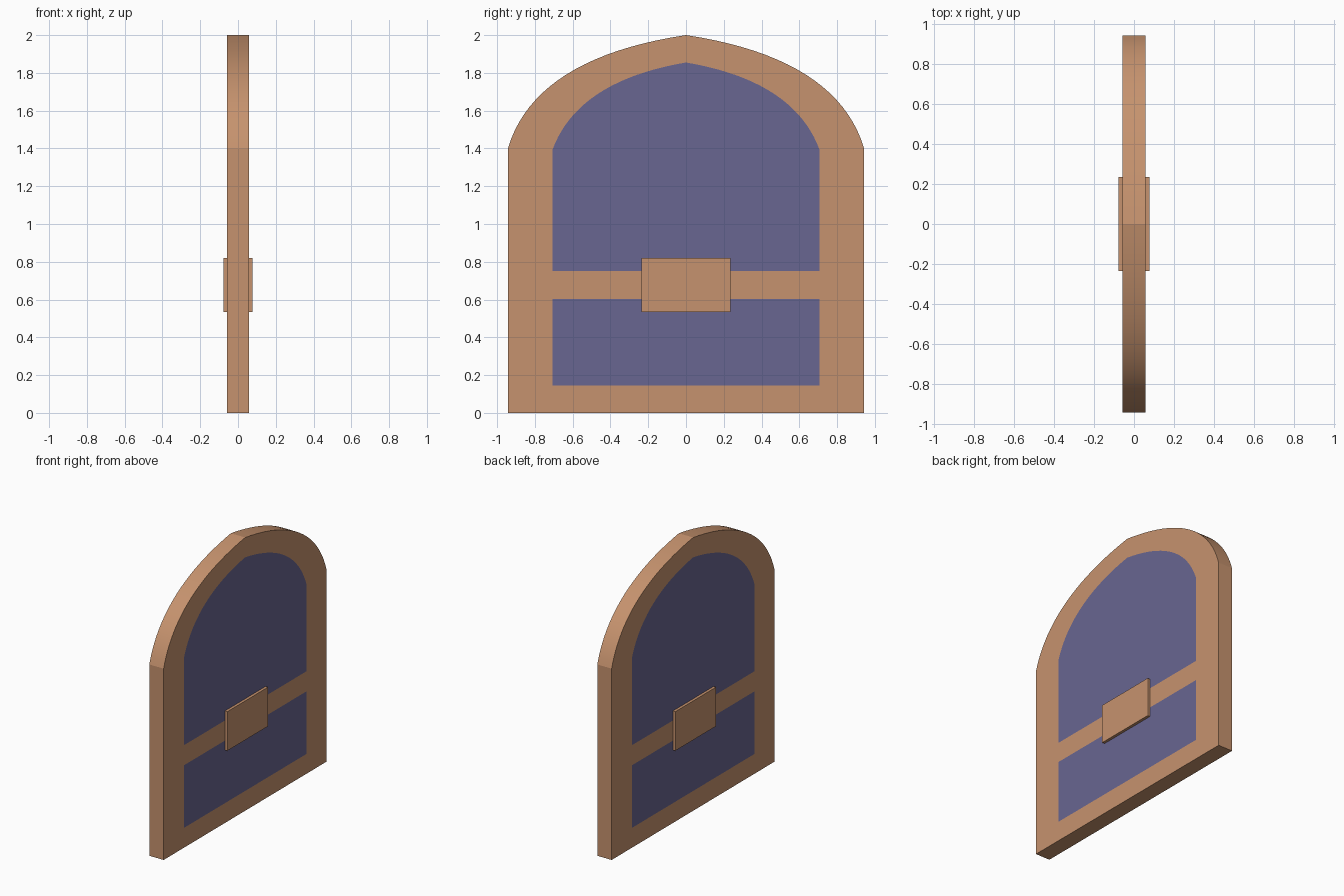
import bpy, bmesh, math

if "Cube" in bpy.data.objects:
    bpy.data.objects.remove(bpy.data.objects["Cube"])

STEPS = 20


def material(name, rgb):
    m = bpy.data.materials.new(name)
    m.diffuse_color = (*rgb, 1)
    m.use_nodes = True
    m.node_tree.nodes["Principled BSDF"].inputs["Base Color"].default_value = m.diffuse_color
    return m


wood = material("wood", (0.565, 0.29, 0.156))
blue = material("blue_panel", (0.14, 0.133, 0.283))


def outline(half_width, bottom, shoulder, control, apex):
    """Counter-clockwise (y, z) loop of a pointed-arch door shape."""
    right = [(half_width, bottom), (half_width, 0.603), (half_width, 0.75)]
    for i in range(STEPS):
        t = i / STEPS
        a, b, c = (1 - t) ** 2, 2 * t * (1 - t), t * t
        right.append((a * half_width + b * control[0],
                      a * shoulder + b * control[1] + c * apex))
    left = [(-y, z) for y, z in reversed(right)]
    return right + [(0, apex)] + left


# Door slab: frame ring, middle rail and two flush panels
bm = bmesh.new()
outer = [bm.verts.new((0, y, z)) for y, z in outline(0.943, 0, 1.40, (0.80, 1.88), 2.0)]
inner = [bm.verts.new((0, y, z)) for y, z in outline(0.708, 0.145, 1.39, (0.575, 1.758), 1.855)]
n = len(outer)
for i in range(n):
    j = (i + 1) % n
    bm.faces.new((outer[i], outer[j], inner[j], inner[i]))
bm.faces.new((inner[1], inner[2], inner[-3], inner[-2]))
for loop in ((inner[0], inner[1], inner[-2], inner[-1]), inner[2:-2]):
    bm.faces.new(loop).material_index = 1
bmesh.ops.recalc_face_normals(bm, faces=bm.faces)
mesh = bpy.data.meshes.new("door")
bm.to_mesh(mesh)
bm.free()
mesh.materials.append(wood)
mesh.materials.append(blue)
door = bpy.data.objects.new("door", mesh)
bpy.context.collection.objects.link(door)
bpy.context.view_layer.objects.active = door
door.select_set(True)
solid = door.modifiers.new("thickness", 'SOLIDIFY')
solid.thickness = 0.116
solid.offset = 0
bpy.ops.object.modifier_apply(modifier=solid.name)
bpy.ops.object.shade_smooth_by_angle(angle=math.radians(14))

# Lock plate passing through both faces
bpy.ops.mesh.primitive_cube_add(size=1, location=(0, 0, 0.677))
plate = bpy.context.object
plate.name = "lock_plate"
plate.scale = (0.156, 0.47, 0.286)
bpy.ops.object.transform_apply(location=False, rotation=False, scale=True)
plate.data.materials.append(wood)
